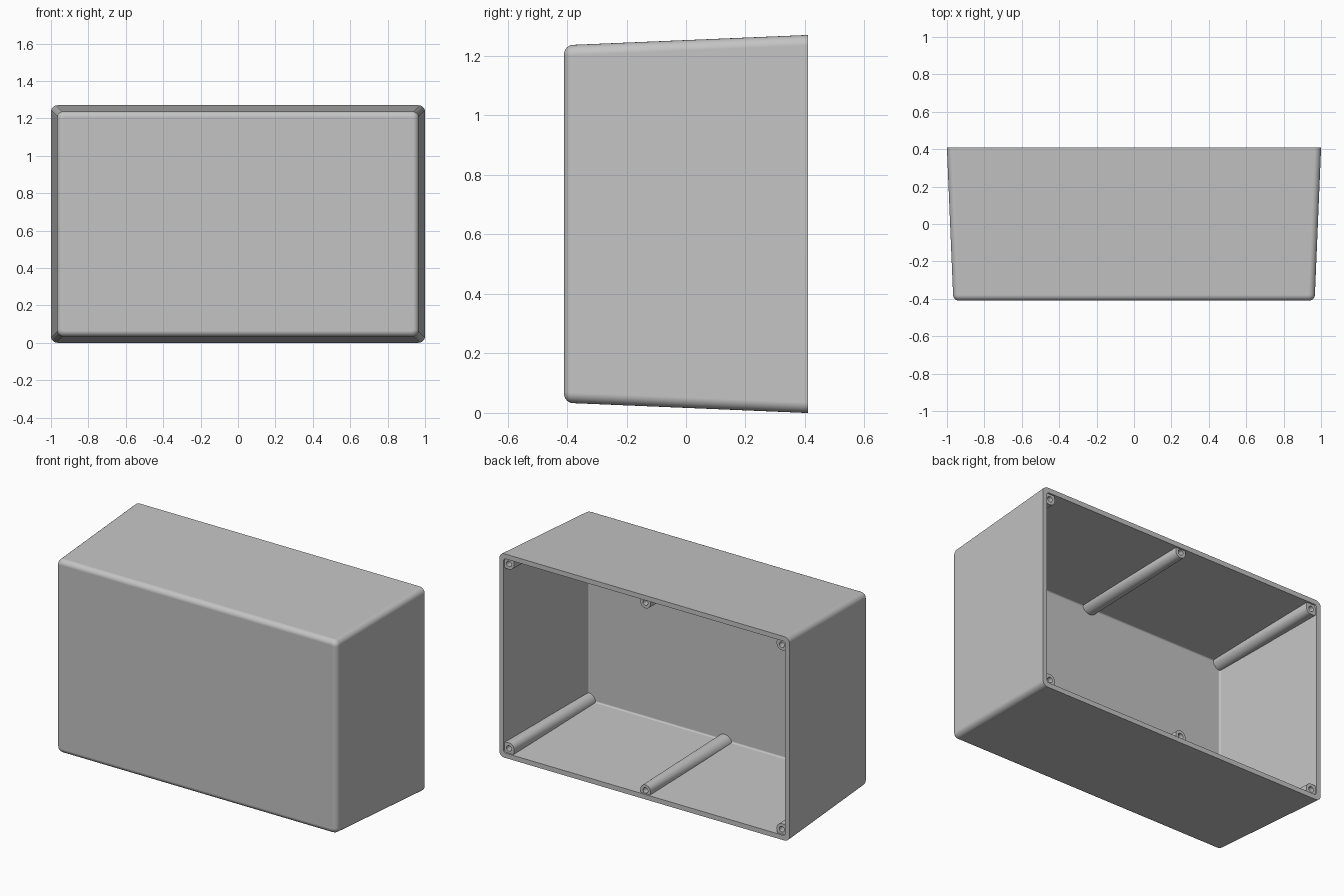
import bpy, bmesh, math

cube = bpy.data.objects.get("Cube")
if cube:
    bpy.data.objects.remove(cube)

HALF_X, HALF_Z, HALF_Y = 1.0, 0.635, 0.41
DRAFT = 0.034      # how far each wall leans in from rim to front
WALL = 0.03
FILLET = 0.03

grey = bpy.data.materials.new("light grey plastic")
grey.use_nodes = True
colour = (0.55, 0.55, 0.55, 1)
grey.diffuse_color = colour
grey.node_tree.nodes["Principled BSDF"].inputs["Base Color"].default_value = colour


def draft(y):
    return DRAFT * min(1, (HALF_Y - y) / (2 * HALF_Y))


def rounded_loop(bm, y, inset, radius, steps=6):
    """Rounded rectangle of vertices in the xz plane."""
    verts = []
    for corner, (sx, sz) in enumerate([(1, 1), (-1, 1), (-1, -1), (1, -1)]):
        cx = sx * (HALF_X - inset - radius)
        cz = HALF_Z + sz * (HALF_Z - inset - radius)
        for i in range(steps + 1):
            a = math.pi / 2 * (corner + i / steps)
            verts.append(bm.verts.new((cx + radius * math.cos(a), y, cz + radius * math.sin(a))))
    return verts


def bridge(bm, loops):
    for a, b in zip(loops, loops[1:]):
        for i in range(len(a)):
            j = (i + 1) % len(a)
            bm.faces.new((a[i], a[j], b[j], b[i]))


def finish(bm, name):
    bmesh.ops.recalc_face_normals(bm, faces=bm.faces)
    mesh = bpy.data.meshes.new(name)
    bm.to_mesh(mesh)
    bm.free()
    mesh.materials.append(grey)
    obj = bpy.data.objects.new(name, mesh)
    bpy.context.collection.objects.link(obj)
    bpy.ops.object.select_all(action="DESELECT")
    obj.select_set(True)
    bpy.context.view_layer.objects.active = obj
    bpy.ops.object.shade_smooth_by_angle(angle=math.radians(35))
    weighted = obj.modifiers.new("even shading", "WEIGHTED_NORMAL")
    weighted.keep_sharp = True
    return obj


# Hollow box: filleted front, drafted sides, rim, then the inside
bm = bmesh.new()
loops = []
for k in range(7):
    a = math.pi / 2 * k / 6
    inset = FILLET * (1 - math.sin(a))
    y = -HALF_Y + FILLET * (1 - math.cos(a))
    loops.append(rounded_loop(bm, y, draft(y) + inset, 0.035 - inset))
loops.append(rounded_loop(bm, HALF_Y - 0.01, 0, 0.035))
loops.append(rounded_loop(bm, HALF_Y, 0, 0.035))
loops.append(rounded_loop(bm, HALF_Y, WALL, 0.015))
floor_y = -HALF_Y + WALL
for k in range(4):
    a = math.pi / 2 * k / 3
    y = floor_y + 0.01 * (1 - math.sin(a))
    inset = 0.01 * (1 - math.cos(a))
    loops.append(rounded_loop(bm, y, draft(y) + WALL + inset, 0.015 - inset))
bridge(bm, loops)
bm.faces.new(loops[0])
bm.faces.new(loops[-1])
finish(bm, "box_shell")


def screw_post(name, x, z, out_x, out_z):
    """Tapered post with a screw hole, merged into the wall on its outer sides."""
    bm = bmesh.new()
    top = HALF_Y - 0.01
    # radius, y, whether it spreads into the wall
    profile = [(0.052, floor_y - 0.005, True), (0.035, top, True),
               (0.017, top, False), (0.017, top - 0.09, False)]
    rings = []
    for radius, y, spread in profile:
        ring = []
        lim_x = HALF_X - draft(y) - 0.012
        lim_z = HALF_Z - draft(y) - 0.012
        for i in range(32):
            a = math.tau * i / 32
            dx, dz = radius * math.cos(a), radius * math.sin(a)
            if spread:
                dx *= 2 if dx * out_x > 0 else 1
                dz *= 2 if dz * out_z > 0 else 1
            px = max(-lim_x, min(lim_x, x + dx))
            pz = max(-lim_z, min(lim_z, z + dz))
            ring.append(bm.verts.new((px, y, HALF_Z + pz)))
        rings.append(ring)
    bridge(bm, rings)
    bm.faces.new(rings[0])
    bm.faces.new(rings[-1])
    finish(bm, name)


# Four corner posts and two middle posts
for sz, level in ((1, "top"), (-1, "bottom")):
    screw_post(f"{level}_middle_post", 0, sz * (HALF_Z - 0.05), 0, sz)
    for sx, side in ((1, "left"), (-1, "right")):
        screw_post(f"{level}_{side}_post", sx * (HALF_X - 0.06), sz * (HALF_Z - 0.06), sx, sz)
